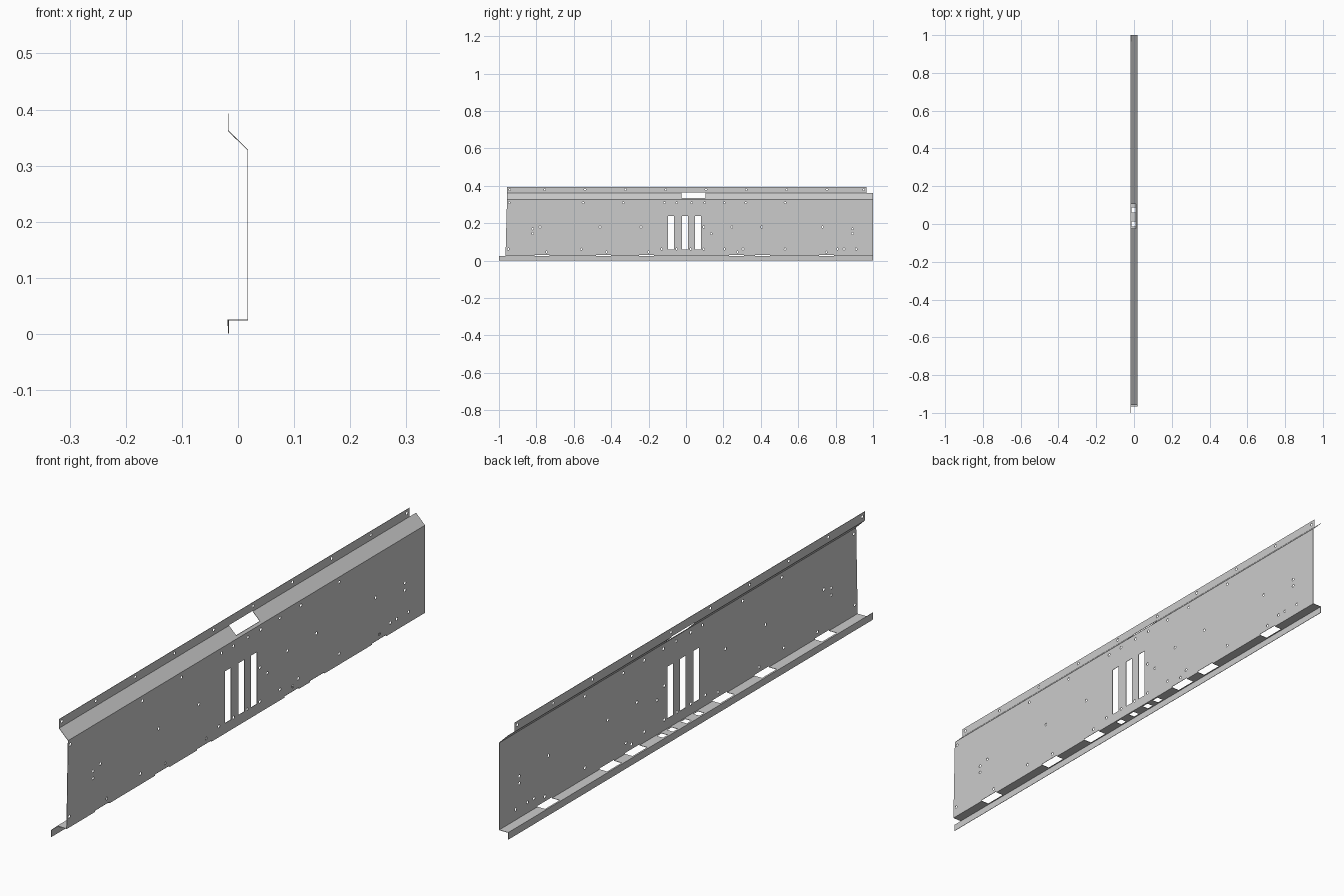
import bpy, bmesh
from math import radians
from mathutils import Matrix, Vector

if "Cube" in bpy.data.objects:
    bpy.data.objects.remove(bpy.data.objects["Cube"])

X = 0.0172       # half depth of the folded section
T = 0.0014       # sheet thickness


def make_object(name, bm):
    bmesh.ops.recalc_face_normals(bm, faces=bm.faces)
    mesh = bpy.data.meshes.new(name)
    bm.to_mesh(mesh)
    bm.free()
    ob = bpy.data.objects.new(name, mesh)
    bpy.context.collection.objects.link(ob)
    return ob


# Folded sheet: one flat strip per bend, welded along the folds
strips = [
    [(-X, -1, 0.0007), (-X, 1, 0.0007), (-X, 1, .025), (-X, -.965, .025), (-X, -1, .025)],  # bottom flange
    [(-X, -.965, .025), (-X, 1, .025), (X, 1, .025), (X, -.965, .025)],               # ledge
    [(X, -.965, .025), (X, 1, .025), (X, 1, .328), (X, -.957, .328)],                 # main panel
    [(X, -.957, .328), (X, 1, .328), (-X, 1, .362), (-X, .965, .362), (-X, -.957, .362)],  # slope
    [(-X, -.957, .362), (-X, .965, .362), (-X, .965, .393), (-X, -.957, .393)],       # top flange
]
bm = bmesh.new()
for pts in strips:
    bm.faces.new([bm.verts.new(p) for p in pts])
bmesh.ops.remove_doubles(bm, verts=bm.verts, dist=1e-5)
panel = make_object("folded_sheet_panel", bm)
solid = panel.modifiers.new("thickness", 'SOLIDIFY')
solid.thickness = T
solid.offset = 0
solid.use_even_offset = True

# Cutters for every opening, gathered in one mesh
cut = bmesh.new()


def box(lo, hi):
    lo, hi = Vector(lo), Vector(hi)
    m = Matrix.Translation((lo + hi) / 2) @ Matrix.Diagonal((*(hi - lo), 1))
    bmesh.ops.create_cube(cut, size=1, matrix=m)


def hole(x, y, z, r=0.005):
    m = Matrix.Translation((x, y, z)) @ Matrix.Rotation(radians(90), 4, 'Y')
    bmesh.ops.create_cone(cut, cap_ends=True, segments=12, radius1=r, radius2=r,
                          depth=0.012, matrix=m)


# Three tall slots and the window in the slope
for y in (-.080, -.006, .063):
    box((.008, y - .016, .06), (.026, y + .016, .24))
box((-.026, -.025, .335), (.026, .105, .364))

# Ledge openings: large ones and the small group in the middle
for y in (-.77, -.44, -.21, .27, .41, .75):
    box((-.012, y - .04, .015), (.025, y + .04, .029))
for y in (-.07, 0, .075, .13):
    box((-.012, y - .013, .015), (.012, y + .013, .029))

# Rows of bolt holes in the main panel
rows = {
    .31: (-.945, -.55, -.335, -.115, -.05, .03, .10, .205, .32, .53),
    .18: (-.78, -.46, -.24, .095, .245, .405, .73),
    .17: (-.82, .89),
    .145: (-.82, .135, .89),
    .062: (-.95, -.56, -.13, -.05, .025, .095, .205, .305, .53, .81, .845, .91),
    .046: (-.745, -.425, -.2, .275, .75),
}
for z, ys in rows.items():
    for y in ys:
        hole(X, y, z)

# Evenly spaced holes in the top flange
for i in range(9):
    hole(-X, -.755 + i * .2155 if i < 8 else -.942, .38)
hole(-X, .95, .38)

cutter = make_object("opening_cutters", cut)
cutter.hide_render = True
boolean = panel.modifiers.new("openings", 'BOOLEAN')
boolean.operation = 'DIFFERENCE'
boolean.solver = 'EXACT'
boolean.object = cutter

# Bake the modifiers and drop the cutters
dg = bpy.context.evaluated_depsgraph_get()
baked = bpy.data.meshes.new_from_object(panel.evaluated_get(dg))
panel.modifiers.clear()
panel.data = baked
bpy.data.objects.remove(cutter)
